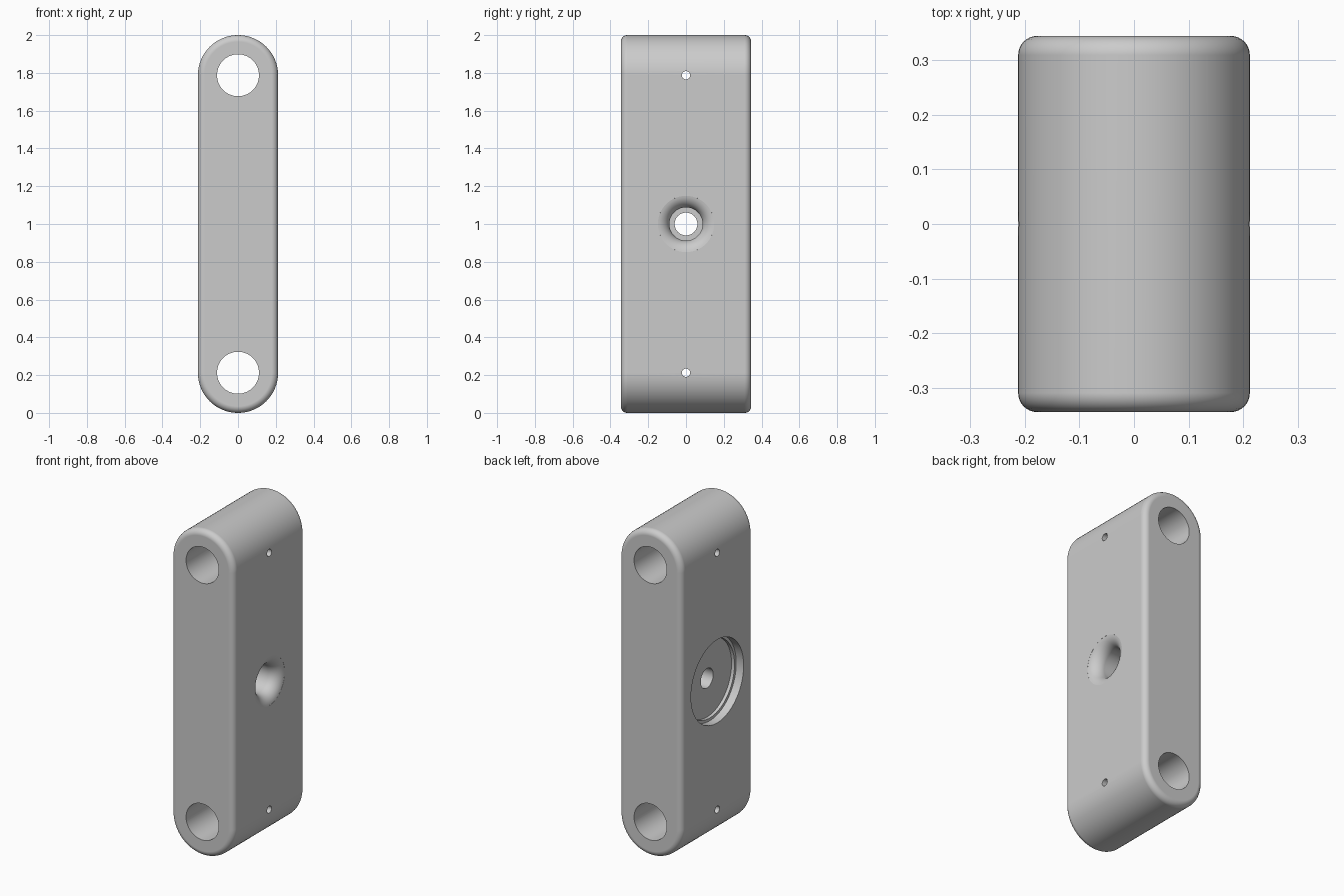
import bpy, bmesh
from math import pi, sin, cos, radians
from mathutils import Matrix, Vector

old = bpy.data.objects.get("Cube")
if old:
    bpy.data.objects.remove(old, do_unlink=True)

R = 0.2125          # half width and end radius
HALF_Y = 0.345      # half depth
EDGE = 0.035        # rounding of the front and back rims
LOW, HIGH = R, 2 - R

grey = bpy.data.materials.new("plain grey")
grey.use_nodes = True
grey.diffuse_color = (0.6, 0.6, 0.6, 1)
grey.node_tree.nodes["Principled BSDF"].inputs["Base Color"].default_value = (0.6, 0.6, 0.6, 1)


def skin(name, rings):
    """Bridge equal closed rings of points and cap both ends."""
    bm = bmesh.new()
    loops = [[bm.verts.new(p) for p in ring] for ring in rings]
    n = len(loops[0])
    for a, b in zip(loops, loops[1:]):
        for i in range(n):
            j = (i + 1) % n
            bm.faces.new((a[i], a[j], b[j], b[i]))
    bm.faces.new(loops[0])
    bm.faces.new(loops[-1])
    bmesh.ops.recalc_face_normals(bm, faces=bm.faces)
    mesh = bpy.data.meshes.new(name)
    bm.to_mesh(mesh)
    bm.free()
    mesh.materials.append(grey)
    obj = bpy.data.objects.new(name, mesh)
    bpy.context.collection.objects.link(obj)
    return obj


def stadium(y, r, steps=32):
    """Upright slot outline at depth y."""
    ring = []
    for z, start in ((HIGH, 0), (LOW, pi)):
        for i in range(steps + 1):
            a = start + pi * i / steps
            ring.append((r * cos(a), y, z + r * sin(a)))
    return ring


def lathe(name, profile, z, axis="X", steps=64):
    """Turn (distance along axis, radius) pairs around an axis at height z."""
    turn = Matrix.Rotation(radians(90), 3, "Z") if axis == "Y" else Matrix.Identity(3)
    rings = []
    for d, r in profile:
        ring = []
        for i in range(steps):
            a = 2 * pi * (i + 0.5) / steps
            ring.append(turn @ Vector((d, r * cos(a), r * sin(a))) + Vector((0, 0, z)))
        rings.append(ring)
    obj = skin(name, rings)
    obj.hide_render = True
    return obj


# Body: slot-shaped block with rounded front and back rims
arc = [pi / 2 * i / 8 for i in range(9)]
half = [(HALF_Y - EDGE + EDGE * cos(a), R - EDGE + EDGE * sin(a)) for a in arc]
sections = [(-y, r) for y, r in half] + half[::-1]
body = skin("link_body", [stadium(y, r) for y, r in sections])

# Cutters: pin bores, cross holes, flared hole and stepped recess
cutters = []
for z in (LOW, HIGH):
    cutters.append(lathe("pin_bore", [(-0.5, 0.111), (0.5, 0.111)], z, "Y"))
    cutters.append(lathe("cross_hole", [(-0.4, 0.022), (0.4, 0.022)], z, steps=24))

FLARE = 0.07
throat = 0.088
flare = [(0.3, throat + FLARE)]
for i in range(1, 13):
    a = pi / 2 * i / 12
    flare.append((R - FLARE + FLARE * cos(a), throat + FLARE - FLARE * sin(a)))
flare += [(-0.04, throat), (-0.04, 0.06), (-0.3, 0.06)]
cutters.append(lathe("flared_hole", flare, 1))
cutters.append(lathe("round_recess", [(-0.3, 0.255), (-R + 0.05, 0.255),
                                      (-R + 0.05, 0.238), (-R + 0.07, 0.238)], 1))

bpy.ops.object.select_all(action="DESELECT")
body.select_set(True)
bpy.context.view_layer.objects.active = body
for c in cutters:
    mod = body.modifiers.new("cut", "BOOLEAN")
    mod.operation = "DIFFERENCE"
    mod.solver = "EXACT"
    mod.object = c
    bpy.ops.object.modifier_apply(modifier=mod.name)
    bpy.data.objects.remove(c, do_unlink=True)

# Smooth shading with crisp hole edges and flat sides
bpy.ops.object.shade_smooth_by_angle(angle=radians(30))
weighted = body.modifiers.new("flat_sides", "WEIGHTED_NORMAL")
weighted.keep_sharp = True
